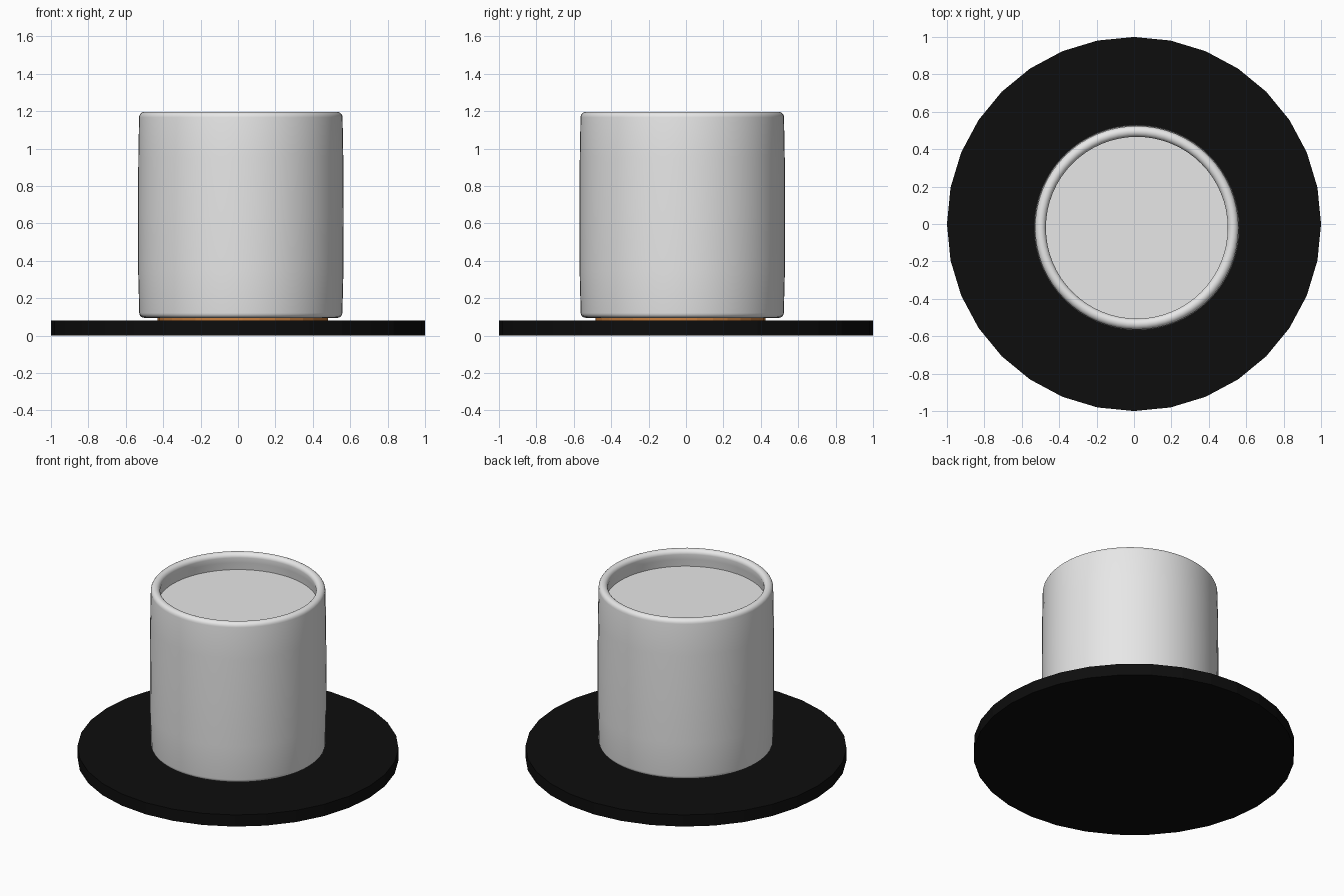
import bpy, bmesh, math

if "Cube" in bpy.data.objects:
    bpy.data.objects.remove(bpy.data.objects["Cube"])


def material(name, rgb):
    m = bpy.data.materials.new(name)
    m.diffuse_color = (*rgb, 1)
    m.use_nodes = True
    m.node_tree.nodes["Principled BSDF"].inputs["Base Color"].default_value = m.diffuse_color
    return m


def cylinder(name, r, z0, z1, x, y, sides, mat):
    bpy.ops.mesh.primitive_cylinder_add(vertices=sides, radius=r, depth=z1 - z0,
                                        location=(x, y, (z0 + z1) / 2))
    ob = bpy.context.object
    ob.name = name
    ob.data.materials.append(mat)
    return ob


def lathe(name, profile, x, y, sides, mat):
    """Spin an (r, z) profile around z; ends at r = 0 become closed caps."""
    bm = bmesh.new()
    vs = [bm.verts.new((r, 0, z)) for r, z in profile]
    es = [bm.edges.new(p) for p in zip(vs, vs[1:])]
    bmesh.ops.spin(bm, geom=vs + es, cent=(0, 0, 0), axis=(0, 0, 1),
                   angle=math.tau, steps=sides, use_duplicate=False)
    bmesh.ops.remove_doubles(bm, verts=bm.verts, dist=1e-5)
    bmesh.ops.recalc_face_normals(bm, faces=bm.faces)
    me = bpy.data.meshes.new(name)
    bm.to_mesh(me)
    bm.free()
    ob = bpy.data.objects.new(name, me)
    bpy.context.collection.objects.link(ob)
    me.materials.append(mat)
    bpy.ops.object.select_all(action='DESELECT')
    ob.select_set(True)
    bpy.context.view_layer.objects.active = ob
    ob.location = (x, y, 0)
    bpy.ops.object.shade_smooth_by_angle(angle=math.radians(40))
    return ob


def arc(r, z, rad, a0, a1, n=5):
    return [(r + rad * math.cos(math.radians(a0 + (a1 - a0) * i / n)),
             z + rad * math.sin(math.radians(a0 + (a1 - a0) * i / n)))
            for i in range(n + 1)]


black = material("black", (0.004, 0.004, 0.004))
grey = material("light grey", (0.8, 0.8, 0.8))
orange = material("orange brown", (0.6, 0.22, 0.05))

# Flat coaster with 32 sides
cylinder("coaster", 1.0, 0.0, 0.08, 0, 0, 32, black)

# Thin disc between coaster and cup
cylinder("foot_pad", 0.455, 0.08, 0.1, 0.025, -0.03, 32, orange)

# Cup body with rounded rim and shallow recessed top
profile = [(0, 0.095)]
profile += arc(0.517, 0.121, 0.026, -90, 0)
profile += [(0.549, 0.35), (0.55, 0.65), (0.548, 0.95)]
profile += arc(0.515, 1.167, 0.029, 0, 180, 10)
profile += [(0.492, 1.13), (0.498, 1.08), (0, 1.08)]
lathe("cup", profile, 0.015, -0.02, 64, grey)
